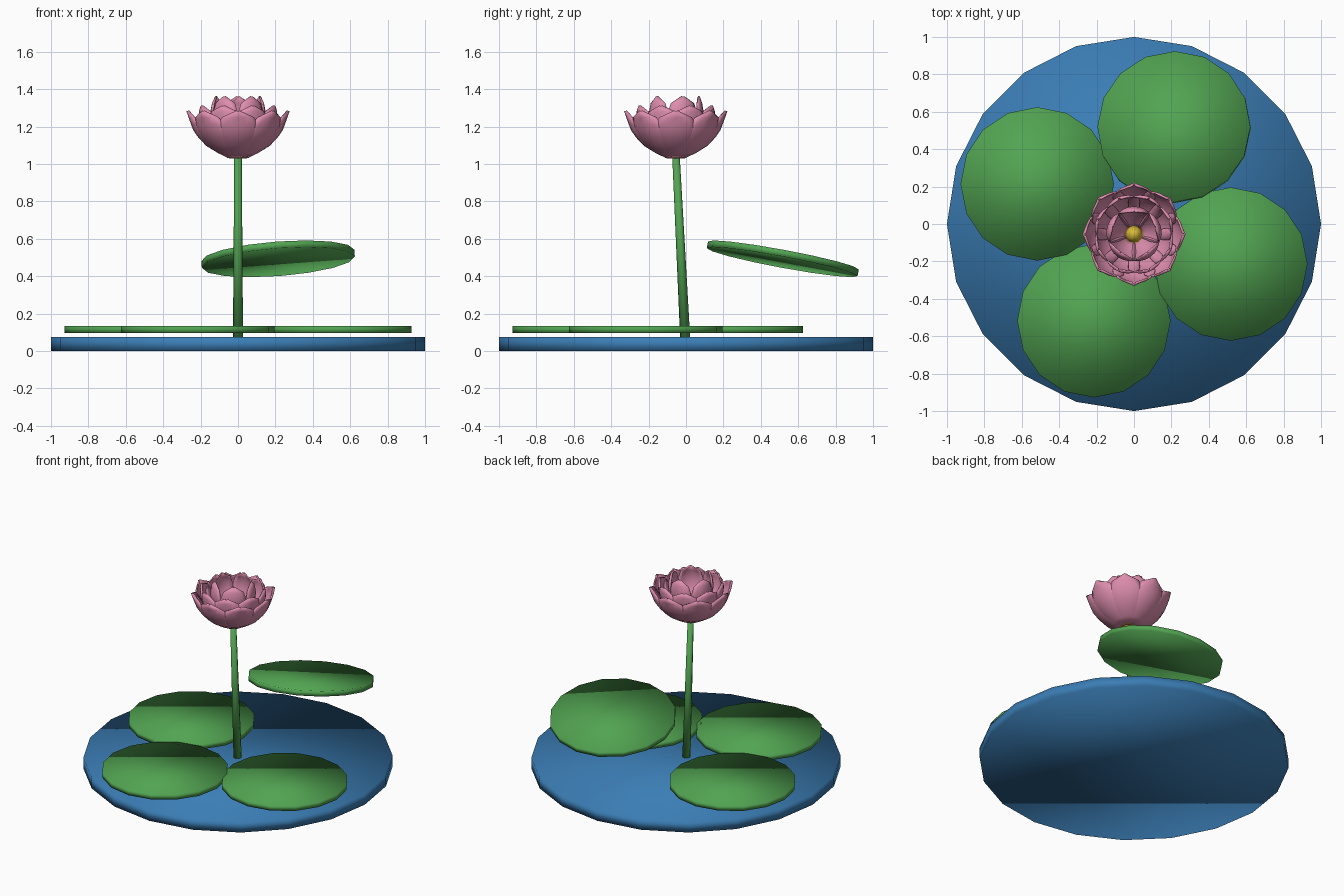
import bpy, bmesh, math
from mathutils import Matrix, Vector

if "Cube" in bpy.data.objects:
    bpy.data.objects.remove(bpy.data.objects["Cube"])


def material(name, rgb):
    m = bpy.data.materials.new(name)
    m.diffuse_color = (*rgb, 1)
    m.use_nodes = True
    m.node_tree.nodes["Principled BSDF"].inputs["Base Color"].default_value = m.diffuse_color
    return m


BLUE = material("water blue", (0.043, 0.205, 0.46))
GREEN = material("leaf green", (0.084, 0.37, 0.084))
PINK = material("petal pink", (0.73, 0.27, 0.42))
GOLD = material("seed gold", (0.69, 0.48, 0.04))


def add_object(name, bm, mat):
    bmesh.ops.recalc_face_normals(bm, faces=bm.faces)
    for f in bm.faces:
        f.smooth = True
    me = bpy.data.meshes.new(name)
    bm.to_mesh(me)
    bm.free()
    me.materials.append(mat)
    ob = bpy.data.objects.new(name, me)
    bpy.context.collection.objects.link(ob)
    return ob


def frustum(name, sides, r1, r2, bottom, top, mat):
    """Capped cone section running between two points."""
    a, b = Vector(bottom), Vector(top)
    d = b - a
    turn = Vector((0, 0, 1)).rotation_difference(d).to_matrix().to_4x4()
    bm = bmesh.new()
    bmesh.ops.create_cone(bm, cap_ends=True, segments=sides, radius1=r1, radius2=r2,
                          depth=d.length, matrix=Matrix.Translation((a + b) / 2) @ turn)
    # start the ring of corners on the x axis
    return add_object(name, bm, mat)


def lerp_profile(points, t):
    """Smooth (Catmull-Rom) sample of an (r, z) profile."""
    n = len(points) - 1
    i = min(int(t * n), n - 1)
    u = t * n - i
    p = [Vector(points[max(0, min(n, i + k))]) for k in (-1, 0, 1, 2)]
    return 0.5 * (2 * p[1] + (p[2] - p[0]) * u + (2 * p[0] - 5 * p[1] + 4 * p[2] - p[3]) * u * u
                  + (3 * p[1] - p[0] - 3 * p[2] + p[3]) * u ** 3)


def petal_ring(name, count, offset, profile, half_width):
    """Ring of cupped, pointed petals wrapped around the flower axis."""
    rows, cols = 7, 6
    bm = bmesh.new()
    for k in range(count):
        heading = math.radians(offset) + 2 * math.pi * k / count
        grid = []
        for i in range(rows + 1):
            t = i / rows
            r, z = lerp_profile(profile, t)
            w = half_width * max(0.06, (0.25 + 0.75 * math.sin(min(1, t / 0.6) * math.pi / 2))
                                 * (1 if t < 0.6 else math.sqrt(max(0, 1 - ((t - 0.6) / 0.4) ** 1.7))))
            row = []
            for j in range(cols + 1):
                s = 2 * j / cols - 1
                ang = heading + s * min(w / r, 0.75)
                # edges curl slightly inwards
                rr = r * (1 - 0.05 * s * s)
                row.append(bm.verts.new((rr * math.cos(ang), rr * math.sin(ang), z)))
            grid.append(row)
        for i in range(rows):
            for j in range(cols):
                bm.faces.new((grid[i][j], grid[i][j + 1], grid[i + 1][j + 1], grid[i + 1][j]))
    ob = add_object(name, bm, PINK)
    ob.location = (0, -0.055, 0)
    thick = ob.modifiers.new("thickness", "SOLIDIFY")
    thick.thickness = 0.008
    thick.offset = 0
    return ob


# Water disc
frustum("water", 20, 1, 1, (0, 0, 0), (0, 0, 0.075), BLUE)

# Floating pads, and one raised and tilted pad
for k in range(4):
    a = math.radians(-22.5 + 90 * k)
    x, y = 0.56 * math.cos(a), 0.56 * math.sin(a)
    raised = k == 1
    pad = frustum("raised_pad" if raised else f"floating_pad_{k}", 16, 0.41, 0.41,
                  (0, 0, -0.018), (0, 0, 0.018), GREEN)
    pad.location = (x, y, 0.493 if raised else 0.115)
    if raised:
        pad.rotation_euler = (math.radians(-10.5), math.radians(-4.3), 0)

# Flower stem, leaning to the front
frustum("stem", 8, 0.027, 0.02, (0, -0.004, 0.06), (0, -0.054, 1.05), GREEN)

# Seed head
frustum("seed_head", 12, 0.058, 0.027, (0, -0.055, 1.032), (0, -0.055, 1.15), GOLD)

# Petals, from the open outer ring to the upright inner cup
petal_ring("outer_petals", 8, 0,
           [(0.045, 1.033), (0.155, 1.09), (0.225, 1.165), (0.25, 1.22), (0.272, 1.283)], 0.125)
petal_ring("middle_petals", 8, 22.5,
           [(0.04, 1.04), (0.13, 1.10), (0.19, 1.18), (0.21, 1.25), (0.212, 1.31)], 0.11)
petal_ring("inner_petals", 5, 90,
           [(0.035, 1.05), (0.09, 1.12), (0.135, 1.21), (0.145, 1.29), (0.125, 1.36)], 0.095)
